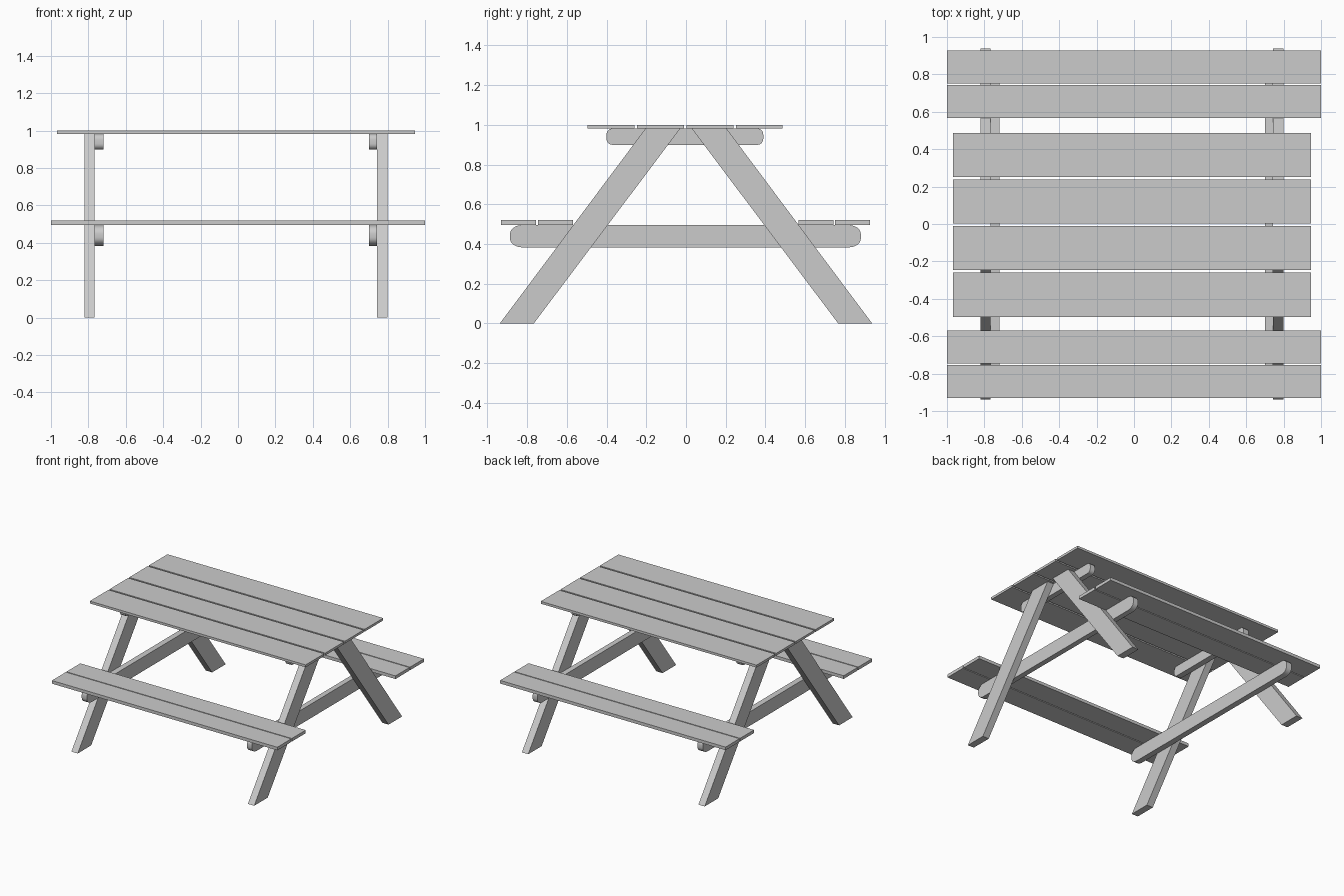
import bpy, bmesh
from math import sin, cos, pi

if "Cube" in bpy.data.objects:
    bpy.data.objects.remove(bpy.data.objects["Cube"])


def prism(name, profile, x0, x1):
    """Extrude a closed (y, z) profile along x."""
    bm = bmesh.new()
    face = bm.faces.new([bm.verts.new((x0, y, z)) for y, z in profile])
    new = bmesh.ops.extrude_face_region(bm, geom=[face])["geom"]
    bmesh.ops.translate(bm, vec=(x1 - x0, 0, 0),
                        verts=[v for v in new if isinstance(v, bmesh.types.BMVert)])
    bmesh.ops.recalc_face_normals(bm, faces=bm.faces)
    mesh = bpy.data.meshes.new(name)
    bm.to_mesh(mesh)
    bm.free()
    obj = bpy.data.objects.new(name, mesh)
    bpy.context.collection.objects.link(obj)
    return obj


def rect(y0, y1, z0, z1):
    return [(y0, z0), (y1, z0), (y1, z1), (y0, z1)]


def rounded(y0, y1, z0, z1, ry, rz, n=6):
    """Rectangle with elliptical corners."""
    corners = [(y1 - ry, z1 - rz), (y0 + ry, z1 - rz),
               (y0 + ry, z0 + rz), (y1 - ry, z0 + rz)]
    pts = []
    for q, (cy, cz) in enumerate(corners):
        for i in range(n + 1):
            a = (q + i / n) * pi / 2
            pts.append((cy + ry * cos(a), cz + rz * sin(a)))
    return pts


def smooth(obj):
    bpy.ops.object.select_all(action='DESELECT')
    obj.select_set(True)
    bpy.context.view_layer.objects.active = obj
    bpy.ops.object.shade_smooth_by_angle(angle=pi / 6)


# table top planks
for i in range(4):
    y = -0.496 + i * 0.249
    prism(f"table_plank_{i + 1}", rect(y, y + 0.236, 0.981, 1.0), -0.967, 0.947)

# bench seat planks
for side, start in (("front", -0.93), ("back", 0.567)):
    for i in range(2):
        y = start + i * 0.184
        prism(f"{side}_bench_plank_{i + 1}", rect(y, y + 0.176, 0.495, 0.52), -1, 1)

# end frames: slanted legs outside, cross beams inside
for end, leg_x, beam_x in (("left", (-0.822, -0.766), (-0.766, -0.719)),
                           ("right", (0.744, 0.8), (0.701, 0.744))):
    for side, s in (("front", -1), ("back", 1)):
        leg = [(s * 0.937, 0), (s * 0.204, 0.981), (s * 0.029, 0.981), (s * 0.766, 0)]
        prism(f"{end}_{side}_leg", leg, *leg_x)
    smooth(prism(f"{end}_top_beam",
                 rounded(-0.4, 0.389, 0.899, 0.981, 0.03, 0.03), *beam_x))
    smooth(prism(f"{end}_seat_beam",
                 rounded(-0.886, 0.88, 0.383, 0.495, 0.06, 0.045), *beam_x))
